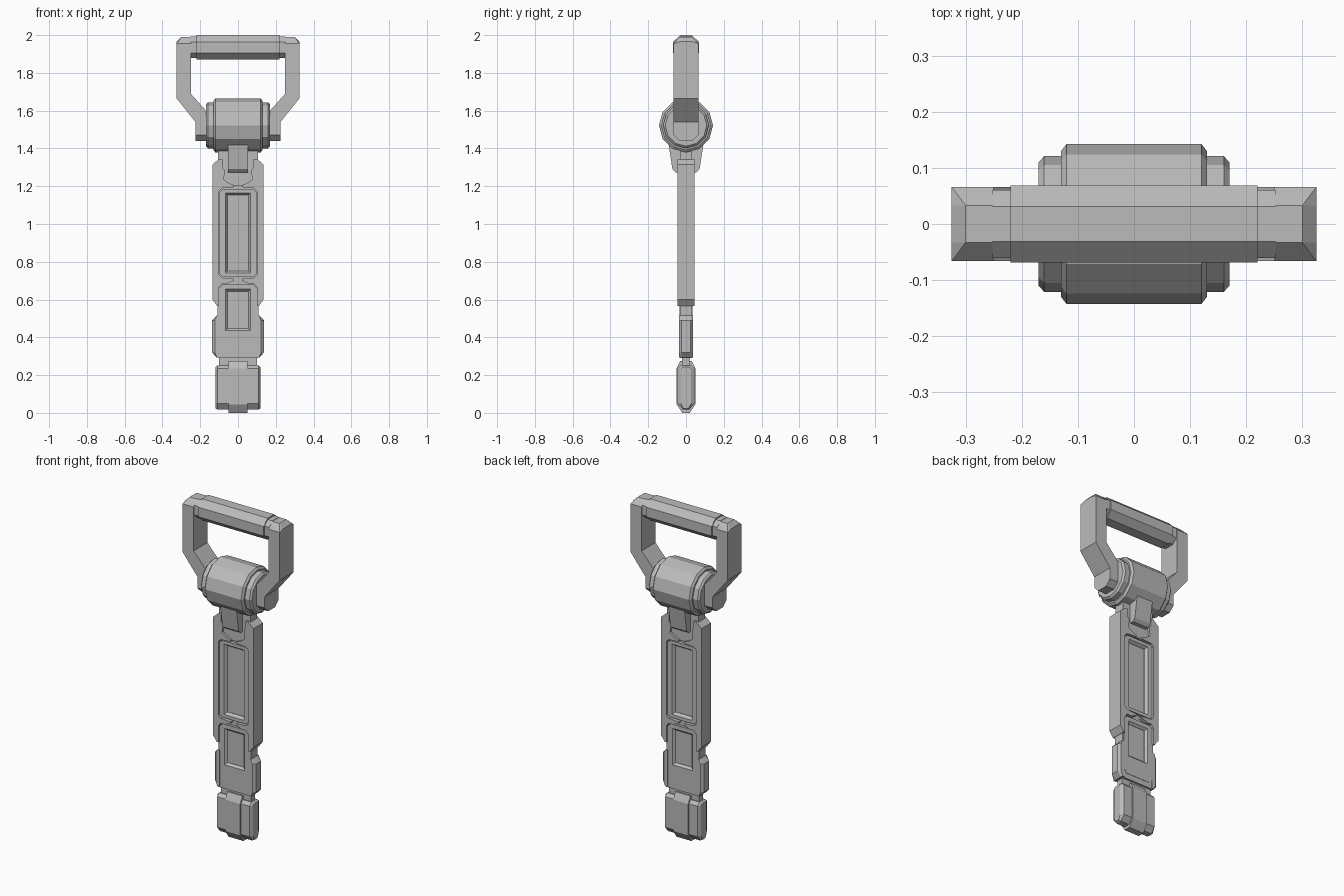
import bpy, bmesh, math

grey = bpy.data.materials.new("plain grey")
grey.diffuse_color = (0.5, 0.5, 0.5, 1)


def loft(name, rings, mirror=False):
    """Skin equal-length rings, cap both ends, optionally mirror across x."""
    bm = bmesh.new()
    loops = [[bm.verts.new(p) for p in r] for r in rings]
    n = len(loops[0])
    for a, b in zip(loops, loops[1:]):
        for i in range(n):
            j = (i + 1) % n
            bm.faces.new((a[i], a[j], b[j], b[i]))
    bm.faces.new(loops[0][::-1])
    bm.faces.new(loops[-1])
    bmesh.ops.recalc_face_normals(bm, faces=bm.faces)
    if mirror:  # drop hidden faces on the seam
        seam = [f for f in bm.faces if all(abs(v.co.x) < 1e-5 for v in f.verts)]
        bmesh.ops.delete(bm, geom=seam, context='FACES')
    me = bpy.data.meshes.new(name)
    bm.to_mesh(me)
    bm.free()
    me.materials.append(grey)
    ob = bpy.data.objects.new(name, me)
    bpy.context.collection.objects.link(ob)
    if mirror:
        ob.modifiers.new("mirror", 'MIRROR').use_axis[0] = True
    return ob


def at_y(y, profile):
    return [(x, y, z) for x, z in profile]


def at_x(x, profile):
    return [(x, y, z) for y, z in profile]


def plate(name, profile, y, mirror=True):
    return loft(name, [at_y(-y, profile), at_y(y, profile)], mirror)


def sym(half):
    """Close a y-z half profile (y > 0) symmetrically."""
    return half + [(-y, z) for y, z in half[::-1]]


def circle(r, z=1.522, n=12):
    return [(r * math.cos(2 * math.pi * i / n), z + r * math.sin(2 * math.pi * i / n))
            for i in range(n)]


# Handle arms: bent outline, chamfered towards front and back
arm_mid = [(0.25, 1.99), (0.30, 1.99), (0.325, 1.965), (0.325, 1.665), (0.225, 1.54),
           (0.225, 1.44), (0.165, 1.44), (0.165, 1.595), (0.25, 1.69)]
arm_side = [(0.25, 1.955), (0.325, 1.955), (0.325, 1.954), (0.325, 1.665), (0.225, 1.54),
            (0.225, 1.472), (0.165, 1.472), (0.165, 1.595), (0.25, 1.69)]
loft("handle_arm", [at_y(-0.066, arm_side), at_y(-0.033, arm_mid),
                    at_y(0.033, arm_mid), at_y(0.066, arm_side)], True)


# Grip: octagonal bar with a slimmer collar at each end
def octagon(d):
    return sym([(0.031, 1.87 + d), (0.069 - d, 1.906), (0.069 - d, 1.964), (0.031, 2.0 - d)])


loft("grip", [at_x(-0.22, octagon(0)), at_x(0.22, octagon(0))])
loft("grip_collar", [at_x(-0.252, octagon(0.008)), at_x(0.252, octagon(0.008))])

# Pivot barrel with stepped end flanges
loft("pivot_barrel", [at_x(x, circle(r)) for x, r in
                      ((-0.13, 0.13), (-0.12, 0.143), (0.12, 0.143), (0.13, 0.13))])
loft("pivot_flange", [at_x(x, circle(r)) for x, r in
                      ((-0.17, 0.11), (-0.16, 0.121), (0.16, 0.121), (0.17, 0.11))])

# Stem clamping the blade below the barrel
stem = sym([(0.055, 1.272), (0.072, 1.29), (0.095, 1.44)])
loft("stem", [at_x(-0.054, stem), at_x(0.054, stem)])

# Blade core and neck
plate("blade_core", [(0, 0.25), (0.1, 0.25), (0.1, 1.25), (0, 1.25)], 0.02)
plate("blade_neck", [(0, 1.2), (0.105, 1.2), (0.105, 1.41), (0, 1.41)], 0.032)

# Side rails with inward tabs
plate("side_rail", [(0.1, 1.345), (0.135, 1.315), (0.135, 0.6), (0.11, 0.565), (0.1, 0.565),
                    (0.1, 0.665), (0.085, 0.685), (0.055, 0.685), (0.02, 0.7), (0.02, 0.71),
                    (0.085, 0.715), (0.1, 0.73), (0.1, 1.175), (0.085, 1.19), (0.02, 1.195),
                    (0.02, 1.205), (0.055, 1.22), (0.075, 1.235), (0.07, 1.285),
                    (0.082, 1.3), (0.082, 1.345)], 0.045)


# Centre panels, each with a sloped recess on both faces
def panel(name, outline, z0, z1, y):
    def ring(d):
        x = 0.067 - d
        return outline + [(0, z0 + d), (x, z0 + d), (x, z1 - d), (0, z1 - d)]
    loft(name, [at_y(-y, ring(0)), at_y(-0.021, ring(0.012)),
                at_y(0.021, ring(0.012)), at_y(y, ring(0))], True)


panel("upper_panel", [(0, 1.185), (0.08, 1.185), (0.097, 1.17), (0.097, 0.735),
                      (0.08, 0.72), (0, 0.72)], 0.74, 1.165, 0.038)
panel("lower_panel", [(0, 0.68), (0.08, 0.68), (0.1, 0.66), (0.1, 0.345),
                      (0.08, 0.322), (0, 0.322)], 0.435, 0.655, 0.034)

# Lower frame: thin rim around the lower panel plus bevelled side tabs
plate("lower_rim", [(0, 0.29), (0.108, 0.29), (0.108, 0.58), (0.1, 0.58), (0.1, 0.345),
                    (0.08, 0.322), (0, 0.322)], 0.032)


def tab(x):
    return [(0.098, 0.515), (0.112, 0.515), (x, 0.49), (x, 0.32), (0.112, 0.292), (0.098, 0.292)]


loft("lower_tab", [at_y(-0.037, tab(0.122)), at_y(-0.024, tab(0.137)),
                   at_y(0.024, tab(0.137)), at_y(0.037, tab(0.122))], True)

# Tip: wide wings and a raised centre strip
wing = sym([(0.018, 0.018), (0.044, 0.05), (0.044, 0.235), (0.026, 0.252)])
wing_end = sym([(0.014, 0.024), (0.026, 0.05), (0.026, 0.235), (0.016, 0.242)])
loft("tip_wings", [at_x(-0.12, wing_end), at_x(-0.108, wing),
                   at_x(0.108, wing), at_x(0.12, wing_end)])
strip = sym([(0.02, 0.0), (0.05, 0.045), (0.05, 0.235), (0.03, 0.275)])
loft("tip_strip", [at_x(-0.05, strip), at_x(0.05, strip)])
